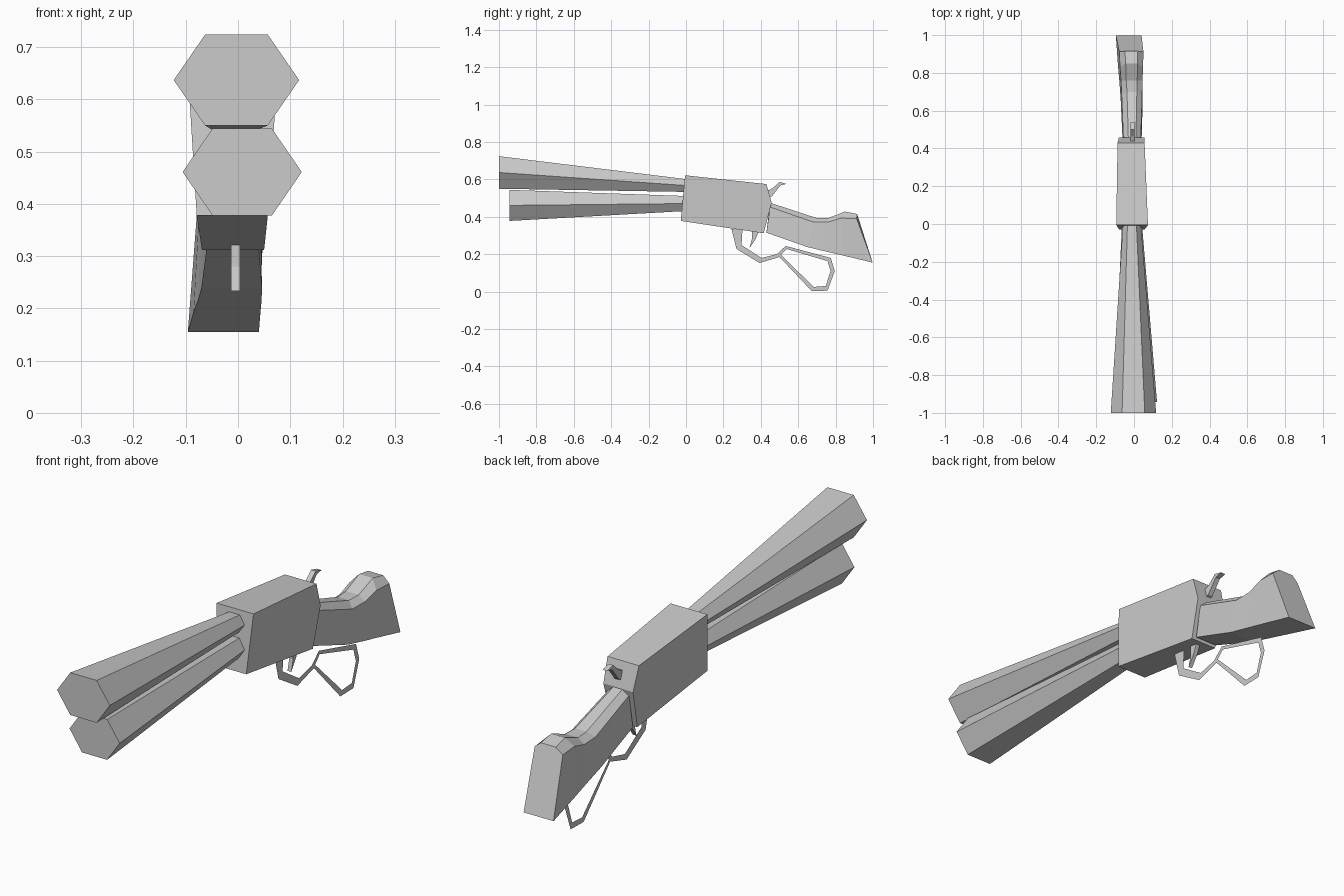
import bpy

if "Cube" in bpy.data.objects:
    bpy.data.objects.remove(bpy.data.objects["Cube"])


def make(name, verts, faces, fix=True):
    me = bpy.data.meshes.new(name)
    me.from_pydata(verts, [], faces)
    me.update()
    ob = bpy.data.objects.new(name, me)
    bpy.context.collection.objects.link(ob)
    if fix:
        import bmesh
        bm = bmesh.new()
        bm.from_mesh(me)
        bmesh.ops.recalc_face_normals(bm, faces=bm.faces)
        bm.to_mesh(me)
        bm.free()
    return ob


def loft(name, rings):
    """Skin equal-length rings and cap both ends."""
    n = len(rings[0])
    faces = [tuple(range(n)), tuple((len(rings) - 1) * n + i for i in range(n))]
    for r in range(len(rings) - 1):
        for i in range(n):
            j = (i + 1) % n
            faces.append((r * n + i, r * n + j, (r + 1) * n + j, (r + 1) * n + i))
    return make(name, [v for ring in rings for v in ring], faces)


def hexagon(x, y, z, w, h):
    return [(x + a * w, y, z + b * h) for a, b in
            ((-1, 0), (-.5, 1), (.5, 1), (1, 0), (.5, -1), (-.5, -1))]


def plate(name, profile, x0, x1):
    return loft(name, [[(x, y, z) for y, z in profile] for x in (x0, x1)])


# Flared six-sided barrels
loft("upper_barrel", [hexagon(-.003, -1, .637, .12, .087),
                      hexagon(-.011, .005, .567, .047, .034)])
loft("lower_barrel", [hexagon(.008, -.943, .461, .114, .083),
                      hexagon(-.011, .0, .471, .053, .04)])

# Receiver: side profile with left and right x per corner
body = [(-.005, .622, -.094, .074), (.43, .575, -.087, .056),
        (.458, .475, -.08, .055), (.415, .312, -.069, .05),
        (-.028, .378, -.079, .057)]
loft("receiver", [[(c[k], c[0], c[1]) for c in body] for k in (2, 3)])

# Stock: bottom, side and top (y, z), half widths, centre x at bottom and top
stock = [((.43, .315), (.45, .452), (.45, .475), .05, .046, .02, -.010, -.010),
         ((.65, .238), (.68, .372), (.70, .393), .058, .054, .026, -.012, -.011),
         ((.75, .214), (.76, .372), (.76, .393), .061, .057, .029, -.016, -.012),
         ((.84, .193), (.83, .393), (.85, .428), .064, .061, .031, -.021, -.013),
         ((.998, .155), (.912, .39), (.915, .415), .068, .064, .034, -.028, -.014)]
loft("stock", [[(cb - wb, *b), (ct - ws, *s), (ct - wt, *t),
                (ct + wt, *t), (ct + ws, *s), (cb + wb, *b)]
               for b, s, t, wb, ws, wt, cb, ct in stock])

# Hammer and trigger
plate("hammer", [(.43, .538), (.462, .552), (.50, .586), (.538, .576),
                 (.505, .568), (.46, .51), (.43, .50)], -.018, .003)
plate("trigger", [(.352, .335), (.395, .335), (.372, .28), (.34, .233),
                  (.352, .28)], -.013, .004)

# Paper-thin lever guard: strip under the receiver, then a closed hand loop
outer = [(.243, .335), (.27, .228), (.393, .153), (.50, .185), (.672, .003),
         (.757, .005), (.795, .11), (.774, .18), (.533, .244), (.485, .2)]
inner = [(.302, .335), (.297, .249), (.404, .18), (.485, .2), (.683, .025),
         (.747, .03), (.773, .11), (.757, .163), (.538, .228), (.508, .196)]
n = len(outer)
faces = [(i, i + 1, n + i + 1, n + i) for i in range(2)]
faces.append((2, 3, n + 3, n + 2))
faces.append((3, 4, n + 4, n + 9))
faces += [(i, i + 1, n + i + 1, n + i) for i in range(4, n - 1)]
faces.append((3, n + 9, n + 3))
make("lever_guard", [(-.005, y, z) for y, z in outer + inner], faces, False)
